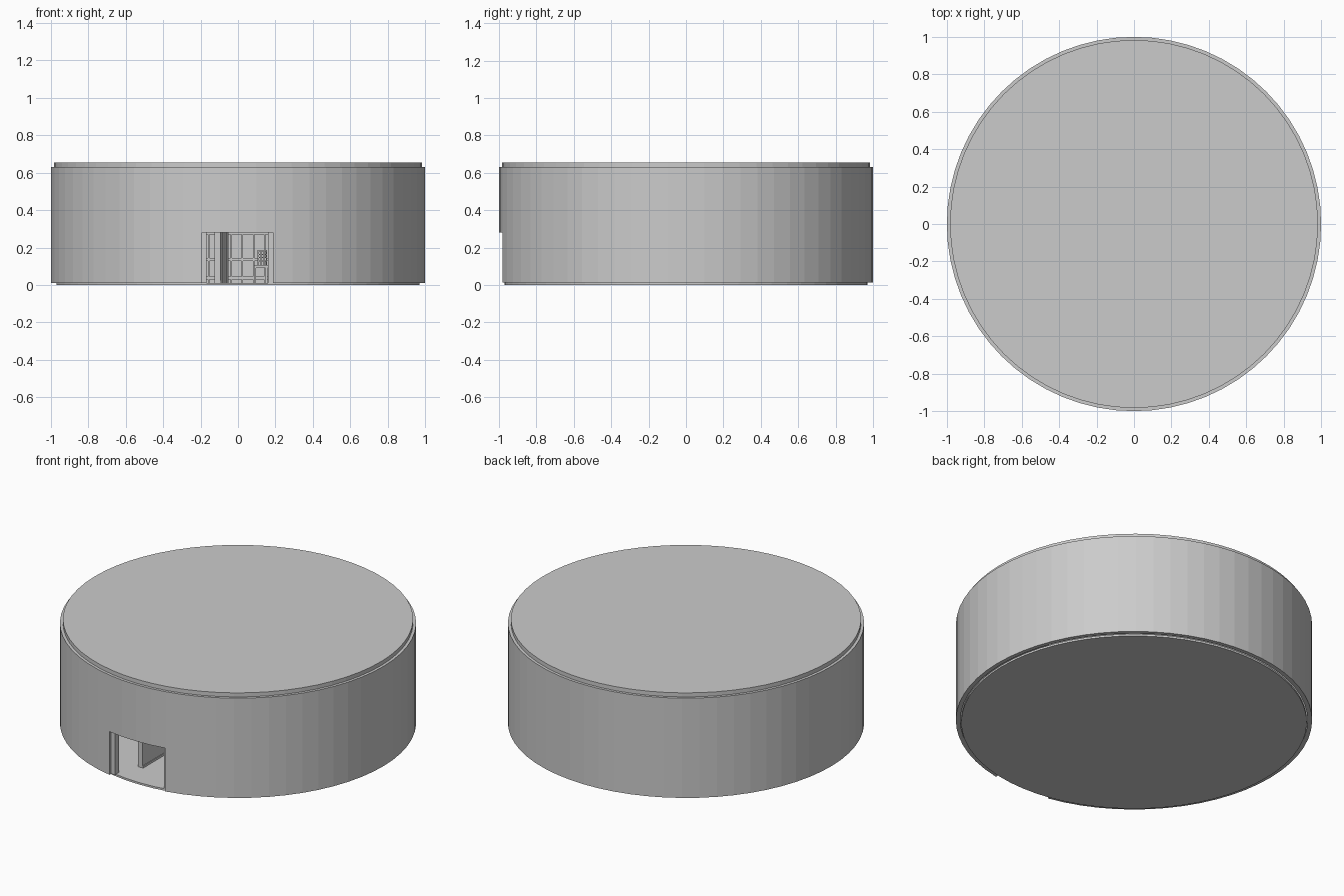
import bpy, bmesh, math

if "Cube" in bpy.data.objects:
    bpy.data.objects.remove(bpy.data.objects["Cube"])

SIDES = 64


def finish(name, bm):
    bmesh.ops.recalc_face_normals(bm, faces=bm.faces)
    mesh = bpy.data.meshes.new(name)
    bm.to_mesh(mesh)
    bm.free()
    obj = bpy.data.objects.new(name, mesh)
    bpy.context.collection.objects.link(obj)
    return obj


def boxes(name, spans):
    """One object from boxes given as (x0, x1, y0, y1, z0, z1)."""
    bm = bmesh.new()
    for x0, x1, y0, y1, z0, z1 in spans:
        made = bmesh.ops.create_cube(bm, size=1)
        for v in made["verts"]:
            v.co.x = x0 + (v.co.x + 0.5) * (x1 - x0)
            v.co.y = y0 + (v.co.y + 0.5) * (y1 - y0)
            v.co.z = z0 + (v.co.z + 0.5) * (z1 - z0)
    return finish(name, bm)


def disc(name, radius, z0, z1, x=0, y=0, sides=SIDES):
    bm = bmesh.new()
    bmesh.ops.create_cone(bm, cap_ends=True, segments=sides, radius1=radius,
                          radius2=radius, depth=z1 - z0)
    bmesh.ops.translate(bm, verts=bm.verts, vec=(x, y, (z0 + z1) / 2))
    return finish(name, bm)


def ring(name, outer, inner, z0, z1):
    bm = bmesh.new()
    profile = [(outer, z0), (outer, z1), (inner, z1), (inner, z0)]
    loops = []
    for i in range(SIDES):
        a = math.tau * i / SIDES
        loops.append([bm.verts.new((r * math.cos(a), r * math.sin(a), z))
                      for r, z in profile])
    for i in range(SIDES):
        a, b = loops[i], loops[(i + 1) % SIDES]
        for j in range(4):
            k = (j + 1) % 4
            bm.faces.new((a[j], b[j], b[k], a[k]))
    return finish(name, bm)


# Round outer wall with a doorway cut in the front
wall = ring("outer_wall", 1.0, 0.975, 0.012, 0.63)
cutter = boxes("door_cutter", [(-0.193, 0.187, -1.2, -0.7, -0.1, 0.28)])
cutter.hide_render = True
mod = wall.modifiers.new("doorway", "BOOLEAN")
mod.operation = "DIFFERENCE"
mod.solver = "EXACT"
mod.object = cutter
bpy.context.view_layer.objects.active = wall
bpy.ops.object.modifier_apply(modifier=mod.name)
bpy.data.objects.remove(cutter)

# Floor and roof plates
disc("floor", 0.97, 0.0, 0.012)
disc("roof", 0.983, 0.6, 0.655)

# Door jambs inside the opening
boxes("door_jambs", [(-0.193, -0.168, -0.965, -0.925, 0.012, 0.32),
                     (0.16, 0.187, -0.955, -0.925, 0.012, 0.32)])

# Partition running back from the door, with skirting
boxes("partition_wall", [(-0.125, -0.094, -0.8, 0.3, 0.012, 0.6)])
boxes("partition_skirting", [(-0.094, -0.09, -0.8, 0.3, 0.012, 0.025)])

# Back wall with raised panel rails
boxes("back_wall", [(-0.88, 0.88, 0.3, 0.33, 0.012, 0.6)])
rails = [(-0.85, 0.85, 0.285, 0.3, z, z + 0.016) for z in (0.03, 0.127, 0.27)]
rails += [(-0.82 + i * 0.06, -0.812 + i * 0.06, 0.285, 0.3, 0.012, 0.3)
          for i in range(28)]
boxes("wall_panel_rails", rails)

# Bunched curtain beside the partition
for i in range(4):
    disc(f"curtain_fold_{i + 1}", 0.007, 0.012, 0.45,
         -0.087 + i * 0.01, -0.1 + 0.008 * (i % 2), 8)

# Chair with a lattice back
chair = [(0.085, 0.16, -0.34, -0.26, 0.092, 0.108)]
chair += [(x, x + 0.01, y, y + 0.01, 0.012, 0.092)
          for x in (0.087, 0.148) for y in (-0.338, -0.272)]
chair += [(x, x + 0.006, -0.268, -0.26, 0.108, 0.185)
          for x in (0.105, 0.12, 0.135, 0.15)]
chair += [(0.105, 0.156, -0.268, -0.26, z, z + 0.006)
          for z in (0.125, 0.143, 0.161, 0.18)]
boxes("chair", chair)
